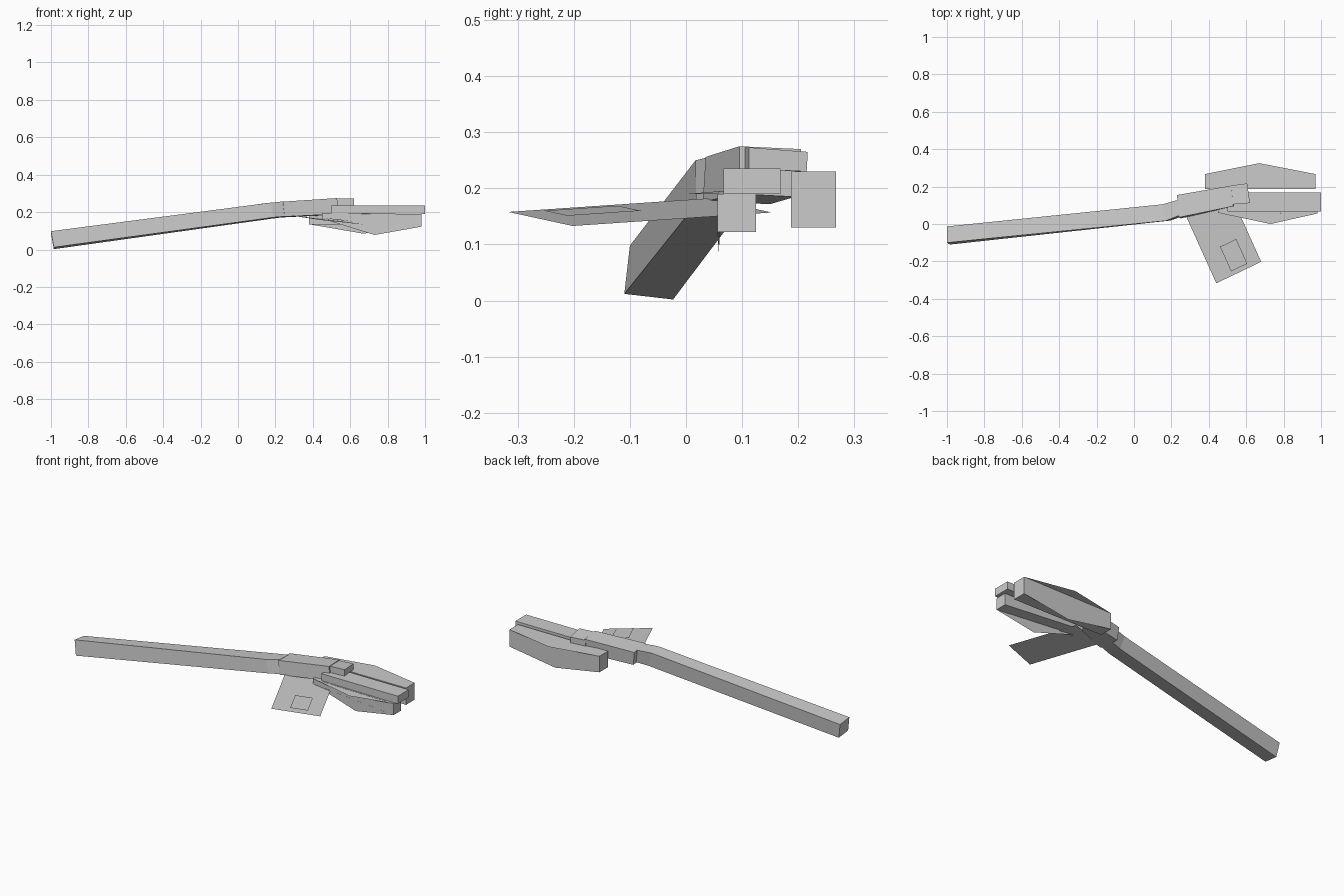
import bpy
from mathutils import Vector

if "Cube" in bpy.data.objects:
    bpy.data.objects.remove(bpy.data.objects["Cube"])


def make(name, verts, faces):
    me = bpy.data.meshes.new(name)
    me.from_pydata([tuple(v) for v in verts], [], faces)
    me.update()
    ob = bpy.data.objects.new(name, me)
    bpy.context.collection.objects.link(ob)
    return ob


def loft(name, *sections):
    """Skin four-cornered sections (low-y/low-z, high-y/low-z, high-y/high-z, low-y/high-z)."""
    verts = [v for s in sections for v in s]
    faces = [(0, 3, 2, 1)]
    for k in range(len(sections) - 1):
        a = 4 * k
        for i in range(4):
            j = (i + 1) % 4
            faces.append((a + i, a + j, a + 4 + j, a + 4 + i))
    e = len(verts) - 4
    faces.append((e, e + 1, e + 2, e + 3))
    return make(name, verts, faces)


def rect(x, y0, y1, z0, z1):
    return [(x, y0, z0), (x, y1, z0), (x, y1, z1), (x, y0, z1)]


def pod(name, start, end, top_bulge, side_bulge, outer_low_y):
    """Box whose top sheet bulges sideways and whose outer sheet bulges down."""
    verts = start + end + [top_bulge, side_bulge]
    if outer_low_y:
        faces = [(0, 3, 2, 1), (4, 5, 6, 7), (0, 1, 5, 4), (1, 2, 6, 5),
                 (3, 8, 7, 6, 2), (0, 9, 4, 7, 3)]
    else:
        faces = [(0, 3, 2, 1), (4, 5, 6, 7), (0, 1, 5, 4), (0, 4, 7, 3),
                 (3, 7, 6, 8, 2), (1, 2, 6, 5, 9)]
    return make(name, verts, faces)


# Long bar with its bent neck
loft("long_bar",
     [(-.985, -.11, .012), (-.985, -.023, .002), (-1, -.013, .088), (-1, -.10, .098)],
     [(.19, .018, .172), (.18, .10, .165), (.15, .105, .248), (.17, .017, .25)],
     [(.26, .04, .178), (.26, .12, .175), (.24, .13, .253), (.24, .045, .257)])

# Grip block and the small cap in front of it
loft("grip_block",
     [(.25, .03, .176), (.24, .15, .172), (.23, .155, .25), (.24, .035, .256)],
     [(.535, .095, .19), (.52, .195, .185), (.52, .205, .27), (.53, .095, .275)])
loft("small_cap",
     [(.53, .105, .235), (.515, .205, .23), (.515, .205, .265), (.53, .105, .273)],
     [(.62, .112, .235), (.605, .215, .23), (.605, .217, .265), (.62, .112, .273)])

# Middle strip between the pods
loft("middle_strip", rect(.5, .067, .168, .19, .235), rect(1, .067, .168, .19, .235))

# Pods
pod("front_pod", rect(.45, .06, .125, .165, .195), rect(.98, .056, .125, .122, .19),
    (.73, 0, .19), (.73, .059, .078), True)
pod("back_pod", rect(.38, .187, .267, .135, .23), rect(.97, .187, .267, .13, .23),
    (.67, .325, .23), (.67, .267, .085), False)

# Tilted fan sheet with a small raised patch
o, u, v = Vector((.44, -.317, .158)), Vector((.24, .115, -.025)), Vector((-.16, .355, .024))


def sheet(name, u0, u1, v0, v1, lift):
    pts = [o + u * a + v * b + Vector((0, 0, lift))
           for a, b in ((u0, v0), (u1, v0), (u1, v1), (u0, v1))]
    make(name, pts, [(0, 1, 2, 3)])


sheet("fan_sheet", 0, 1, 0, 1, 0)
sheet("fan_patch", .37, .73, .06, .43, .01)
